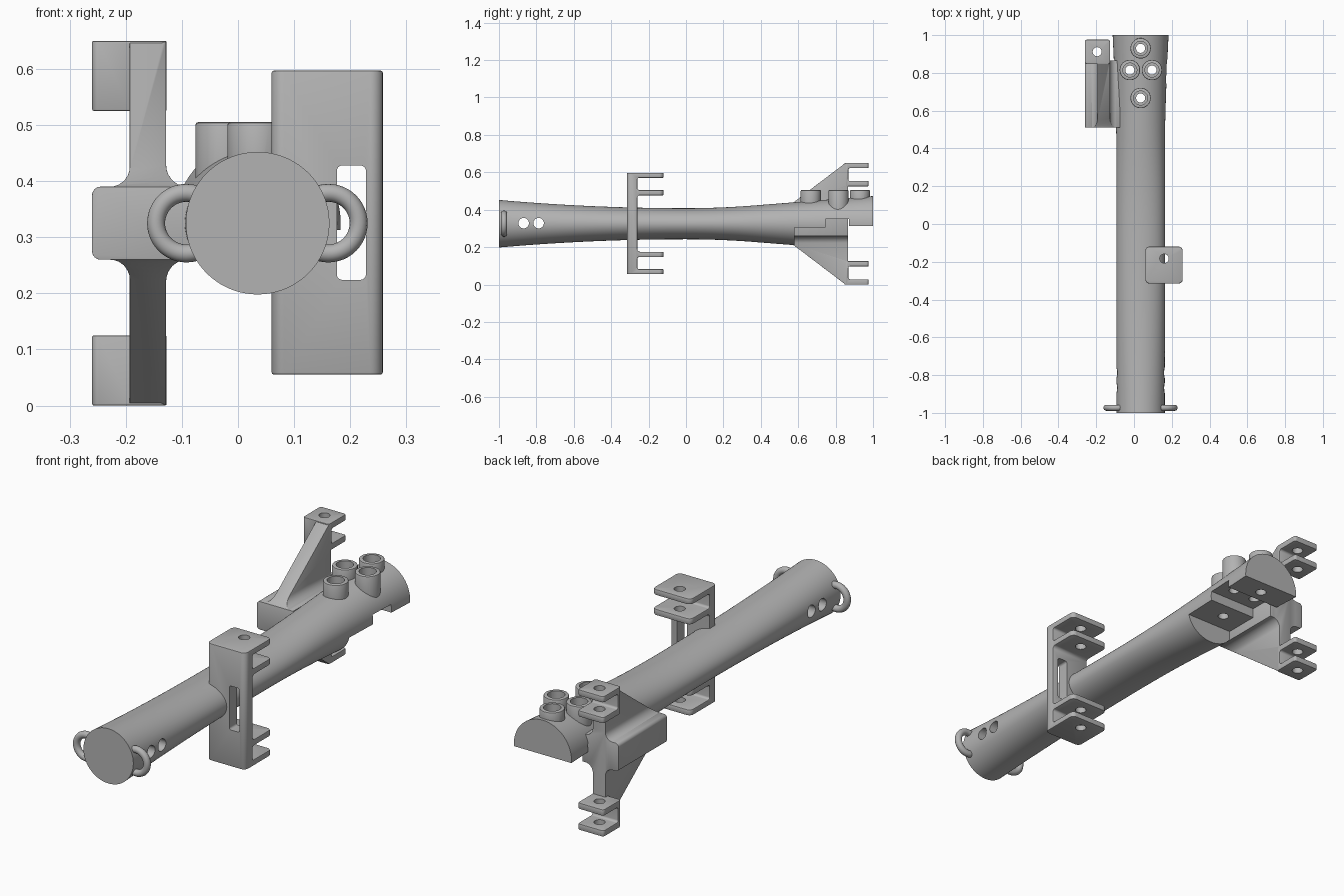
import bpy, bmesh, math
from mathutils import Vector

if "Cube" in bpy.data.objects:
    bpy.data.objects.remove(bpy.data.objects["Cube"], do_unlink=True)

grey = bpy.data.materials.new("plain grey")
grey.use_nodes = True
grey.diffuse_color = (0.45, 0.45, 0.45, 1)
grey.node_tree.nodes["Principled BSDF"].inputs["Base Color"].default_value = grey.diffuse_color

CX, CZ = 0.035, 0.325  # tube axis


def make(name, bm):
    bmesh.ops.recalc_face_normals(bm, faces=bm.faces)
    mesh = bpy.data.meshes.new(name)
    bm.to_mesh(mesh)
    bm.free()
    mesh.materials.append(grey)
    ob = bpy.data.objects.new(name, mesh)
    bpy.context.collection.objects.link(ob)
    return ob


def rounded(points, steps=6):
    """Outline with each (a, b, radius) corner replaced by an arc."""
    out = []
    for i, (a, b, r) in enumerate(points):
        p = Vector((a, b))
        if r == 0:
            out.append(p)
            continue
        u = (Vector(points[i - 1][:2]) - p).normalized()
        v = (Vector(points[(i + 1) % len(points)][:2]) - p).normalized()
        half = u.angle(v) / 2
        centre = p + (u + v).normalized() * r / math.sin(half)
        s, e = p + u * r / math.tan(half) - centre, p + v * r / math.tan(half) - centre
        for k in range(steps + 1):
            d = s.lerp(e, k / steps).normalized()
            out.append(centre + d * r)
    return out


def prism(name, axis, outline, lo, hi):
    """Extrude an outline along x (y,z points), y (x,z points) or z (x,y points)."""
    place = {"x": lambda p, t: (t, p[0], p[1]),
             "y": lambda p, t: (p[0], t, p[1]),
             "z": lambda p, t: (p[0], p[1], t)}[axis]
    bm = bmesh.new()
    rings = [[bm.verts.new(place(p, t)) for p in outline] for t in (lo, hi)]
    n = len(outline)
    for ring in rings:
        bm.faces.new(ring)
    for i in range(n):
        j = (i + 1) % n
        bm.faces.new((rings[0][i], rings[0][j], rings[1][j], rings[1][i]))
    return make(name, bm)


def rect(a0, b0, a1, b1, r):
    return rounded([(a0, b0, r), (a1, b0, r), (a1, b1, r), (a0, b1, r)])


def cylinder(name, axis, a, b, r, lo, hi, sides=32):
    turn = [2 * math.pi * k / sides for k in range(sides)]
    return prism(name, axis, [(a + r * math.cos(t), b + r * math.sin(t)) for t in turn], lo, hi)


def apply(ob, mod):
    bpy.context.view_layer.objects.active = ob
    bpy.ops.object.modifier_apply(modifier=mod.name)


def combine(ob, other, operation):
    mod = ob.modifiers.new("combine", "BOOLEAN")
    mod.operation, mod.solver, mod.object = operation, "EXACT", other
    apply(ob, mod)
    bpy.data.objects.remove(other, do_unlink=True)


def soften(ob, width):
    mod = ob.modifiers.new("soften", "BEVEL")
    mod.width, mod.segments = width, 2
    mod.limit_method, mod.angle_limit = "ANGLE", math.radians(40)
    apply(ob, mod)


# Waisted tube: round at the ends, flattened in the middle
def radii(y):
    rx = 0.128 + 0.02 * max(0, (y - 0.4) / 0.6) ** 1.5
    if y < 0:
        rz = 0.083 + 0.044 * y * y
    else:
        bend = min(y, 0.36)
        rz = 0.083 + 0.11 * bend * bend + 0.079 * (y - bend)
    return rx, rz


bm = bmesh.new()
SIDES, RINGS = 72, 40
rings = []
for i in range(RINGS + 1):
    y = -1 + 2 * i / RINGS
    rx, rz = radii(y)
    turn = [2 * math.pi * k / SIDES for k in range(SIDES)]
    rings.append([bm.verts.new((CX + rx * math.cos(t), y, CZ + rz * math.sin(t))) for t in turn])
for a, b in zip(rings, rings[1:]):
    for k in range(SIDES):
        j = (k + 1) % SIDES
        bm.faces.new((a[k], a[j], b[j], b[k]))
bm.faces.new(rings[0])
bm.faces.new(rings[-1])
tube = make("tube", bm)

# Bosses on top of the rear end, with stepped bores
BOSSES = [(0.035, 0.93), (-0.022, 0.815), (0.095, 0.815), (0.035, 0.667)]
for x, y in BOSSES:
    boss = cylinder("boss", "z", x, y, 0.054, 0.33, 0.505)
    soften(boss, 0.005)
    combine(tube, boss, "UNION")

# Stepped cut below the rear end
step = [(0.58, -0.1), (0.58, 0.305), (0.745, 0.305), (0.745, 0.35),
        (0.872, 0.35), (0.872, 0.313), (1.1, 0.313), (1.1, -0.1)]
combine(tube, prism("step_cut", "x", step, -0.5, 0.5), "DIFFERENCE")
for x, y in BOSSES:
    combine(tube, cylinder("bore", "z", x, y, 0.024, 0.1, 0.6), "DIFFERENCE")
    combine(tube, cylinder("counterbore", "z", x, y, 0.037, 0.455, 0.6), "DIFFERENCE")

# Cross holes near the front end
for y in (-0.868, -0.788):
    combine(tube, cylinder("cross_hole", "x", y, 0.328, 0.028, -0.3, 0.3), "DIFFERENCE")

# Side bracket: C-shaped wall with four tabs
y0, y1, wall = -0.35, -0.08, -0.26
side = [(y0, 0.055, 0), (y0, 0.597, 0), (y1, 0.597, 0), (y1, 0.57, 0), (wall, 0.57, 0.01),
        (wall, 0.505, 0.01), (y1, 0.505, 0), (y1, 0.477, 0), (wall, 0.477, 0.015)]
side += [(y, 0.652 - z, r) for y, z, r in reversed(side[2:])]
front_bracket = prism("front_bracket", "x", rounded(side), 0, 0.3)
combine(front_bracket, prism("plan", "z", rect(0.06, -0.315, 0.258, -0.12, 0.022), -0.1, 0.7),
        "INTERSECT")
soften(front_bracket, 0.004)
combine(front_bracket, prism("slot", "y", rect(0.176, 0.224, 0.228, 0.428, 0.01), -0.4, -0.2),
        "DIFFERENCE")
combine(front_bracket, cylinder("pin_hole", "z", 0.16, -0.183, 0.024, -0.1, 0.7), "DIFFERENCE")

# Rear bracket: block with sloping arms above and below
half = [(-0.26, 0.39, 0.015), (-0.193, 0.39, 0.035), (-0.193, 0.7, 0),
        (-0.128, 0.7, 0), (-0.128, 0.39, 0.038), (-0.075, 0.39, 0)]
cross = half + [(x, 0.65 - z, r) for x, z, r in reversed(half)]
rear_bracket = prism("rear_bracket", "y", rounded(cross), 0.4, 0.95)
slope = [(0.51, 0.26), (0.51, 0.39), (0.85, 0.648), (0.866, 0.648),
         (0.866, 0.002), (0.85, 0.002)]
combine(rear_bracket, prism("slope", "x", slope, -0.4, 0.1), "INTERSECT")
soften(rear_bracket, 0.004)

# Paired tabs at the arm ends
clip = [(0.8, 0.525, 0), (0.8, 0.65, 0), (1.1, 0.65, 0), (1.1, 0.622, 0),
        (0.868, 0.622, 0.01), (0.868, 0.553, 0.01), (1.1, 0.553, 0), (1.1, 0.525, 0)]
for flip in (False, True):
    outline = [(y, 0.65 - z if flip else z) for y, z in rounded(clip)]
    tabs = prism("tabs", "x", outline, -0.4, 0)
    combine(tabs, prism("plan", "z", rect(-0.26, 0.847, -0.127, 0.976, 0.012), -0.1, 0.7),
            "INTERSECT")
    soften(tabs, 0.003)
    combine(rear_bracket, tabs, "UNION")
for lo, hi in ((-0.1, 0.2), (0.45, 0.7)):
    combine(rear_bracket, cylinder("pin_hole", "z", -0.195, 0.912, 0.024, lo, hi), "DIFFERENCE")

# Carrying rings beside the front end
loops = []
for name, x in (("right_ring", -0.092), ("left_ring", 0.161)):
    bpy.ops.mesh.primitive_torus_add(major_radius=0.054, minor_radius=0.016, major_segments=48,
                                     minor_segments=16, location=(x, -0.973, CZ),
                                     rotation=(math.pi / 2, 0, 0))
    ring = bpy.context.object
    ring.name = name
    ring.data.materials.append(grey)
    loops.append(ring)

# Smooth shading with crisp edges
bpy.ops.object.select_all(action="DESELECT")
for ob in [tube, front_bracket, rear_bracket] + loops:
    ob.select_set(True)
    bpy.context.view_layer.objects.active = ob
bpy.ops.object.shade_smooth_by_angle(angle=math.radians(35))
